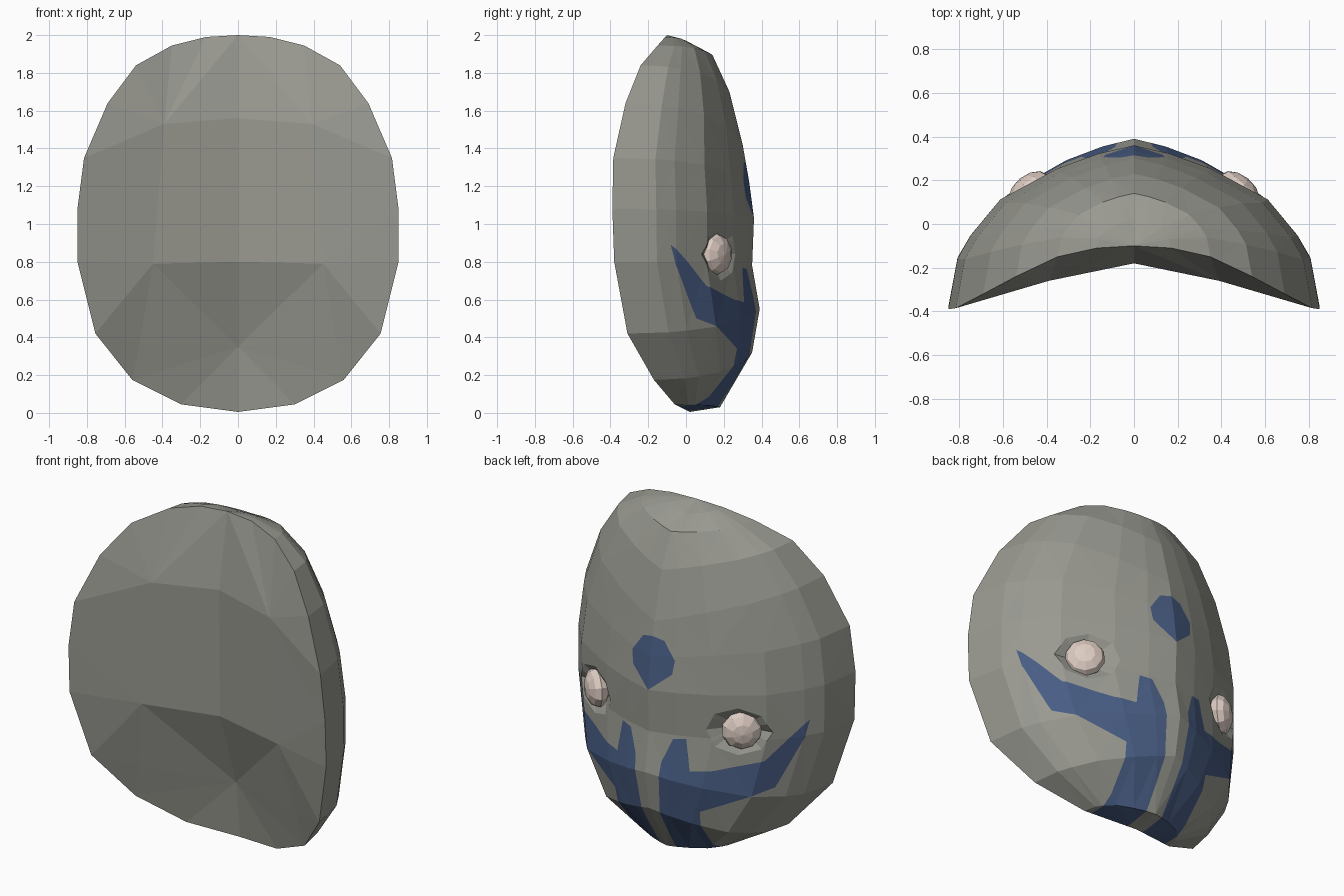
import bpy, bmesh, math
from mathutils import Vector

cube = bpy.data.objects.get("Cube")
if cube:
    bpy.data.objects.remove(cube)


def material(name, rgb):
    m = bpy.data.materials.new(name)
    m.use_nodes = True
    m.diffuse_color = (*rgb, 1)
    m.node_tree.nodes["Principled BSDF"].inputs["Base Color"].default_value = (*rgb, 1)
    return m


grey = material("stone grey", (0.32, 0.32, 0.285))
blue = material("slate blue", (0.065, 0.11, 0.23))
pink = material("pale pink", (0.72, 0.60, 0.54))


def finish(bm, name, mats, facing=0):
    """Turn a half mesh into a mirrored object; facing is the y sign of its normals."""
    bmesh.ops.recalc_face_normals(bm, faces=bm.faces)
    if facing and facing * sum(f.normal.y * f.calc_area() for f in bm.faces) < 0:
        bmesh.ops.reverse_faces(bm, faces=bm.faces)
    me = bpy.data.meshes.new(name)
    bm.to_mesh(me)
    bm.free()
    for m in mats:
        me.materials.append(m)
    ob = bpy.data.objects.new(name, me)
    bpy.context.collection.objects.link(ob)
    mod = ob.modifiers.new("mirror", "MIRROR")
    mod.use_clip = True
    return ob


def inside(p, poly):
    """Even-odd test in the xz plane."""
    hit = False
    for (ax, az), (bx, bz) in zip(poly, poly[1:] + poly[:1]):
        if (az > p.z) != (bz > p.z) and p.x < ax + (bx - ax) * (p.z - az) / (bz - az):
            hit = not hit
    return hit


def score(bm, poly):
    """Cut the surface along every side of an xz polygon, looking along y."""
    for (ax, az), (bx, bz) in zip(poly, poly[1:] + poly[:1]):
        lo = Vector((min(ax, bx) - .02, 0, min(az, bz) - .02))
        hi = Vector((max(ax, bx) + .02, 0, max(az, bz) + .02))
        near = [f for f in bm.faces
                if min(v.co.x for v in f.verts) < hi.x and max(v.co.x for v in f.verts) > lo.x
                and min(v.co.z for v in f.verts) < hi.z and max(v.co.z for v in f.verts) > lo.z]
        geom = set(near)
        for f in near:
            geom.update(f.edges)
            geom.update(f.verts)
        bmesh.ops.bisect_plane(bm, geom=list(geom), dist=1e-5, plane_co=(ax, 0, az),
                               plane_no=Vector((bz - az, 0, ax - bx)).normalized())


# Rim points (x, y, z), and the (y, z) centre line point each one is joined to
RIM = [(0, -.10, 2), (.17, -.11, 1.99), (.35, -.15, 1.945), (.54, -.24, 1.84),
       (.69, -.32, 1.64), (.815, -.385, 1.35), (.85, -.39, 1.08), (.85, -.38, .8),
       (.755, -.31, .42), (.56, -.17, .175), (.30, -.06, .045), (0, .02, .005)]
MID = [(-.10, 2), (.02, 1.955), (.14, 1.895), (.23, 1.70), (.30, 1.42), (.335, 1.22),
       (.36, 1.03), (.35, .78), (.39, .55), (.35, .32), (.18, .03), (.02, .005)]
# Cross-section from centre to rim: share of width, share of depth
SECTION = [(0, 1), (.19, .95), (.41, .86), (.72, .67), (.88, .45), (.95, .31), (1, 0)]

# Curved outer face
bm = bmesh.new()
grid = [[bm.verts.new((rx * u, ry + (my - ry) * d, mz + (rz - mz) * u)) for u, d in SECTION]
        for (rx, ry, rz), (my, mz) in zip(RIM, MID)]
for r0, r1 in zip(grid, grid[1:]):
    for i in range(len(SECTION) - 1):
        bm.faces.new((r0[i], r0[i + 1], r1[i + 1], r1[i]))
bmesh.ops.remove_doubles(bm, verts=bm.verts, dist=1e-4)
bmesh.ops.triangulate(bm, faces=bm.faces)

# Painted jaw band and brow spot, scored into the face
JAW = [(.05, -.1), (.06, .3), (.085, .62), (.14, .76), (.21, .77), (.24, .585), (.36, .6),
       (.6, .67), (.72, .83), (.765, .89), (.75, .79), (.63, .5), (.28, .34), (.25, -.1)]
SPOT = [(-.02, 1.03), (.0, 1.03), (.13, 1.14), (.14, 1.22), (.07, 1.32), (-.02, 1.34)]
for poly in (JAW, SPOT):
    score(bm, poly)
for f in bm.faces:
    c = f.calc_center_median()
    f.material_index = int(inside(c, JAW) or inside(c, SPOT))

# Eye sockets: cut an octagon out, then fold its edge inwards
EYE = Vector((.475, .15, .84))
OUT = Vector((math.sin(.68), math.cos(.68), 0))
ring = [(EYE.x + .16 * math.cos(k * math.pi / 4), EYE.z + .14 * math.sin(k * math.pi / 4))
        for k in range(8)]
score(bm, ring)
hole = [f for f in bm.faces if inside(f.calc_center_median(), ring)]
bmesh.ops.delete(bm, geom=hole, context="FACES")
edges = [e for e in bm.edges if e.is_boundary
         and all((v.co - EYE).length < .25 for v in e.verts)]
new = bmesh.ops.extrude_edge_only(bm, edges=edges)["geom"]
for v in new:
    if isinstance(v, bmesh.types.BMVert):
        v.co = v.co.lerp(EYE - OUT * .05, .5)
for f in new:
    if isinstance(f, bmesh.types.BMFace):
        f.material_index = 0
finish(bm, "mask_face", [grey, blue], 1)

# Shallow inner side with a chin hollow
bm = bmesh.new()
R = [bm.verts.new(p) for p in RIM]
top, mid, chin, brow, cheek, jaw = [bm.verts.new(p) for p in (
    (0, -.18, 1.56), (0, -.17, .8), (0, -.02, .35),
    (.39, -.26, 1.53), (.45, -.265, .79), (.52, -.2, .37))]
fans = [(brow, [top] + R[:7] + [cheek]), (cheek, R[6:9] + [jaw, chin, mid]),
        (jaw, R[8:10] + [chin]), (chin, R[9:])]
for hub, path in fans:
    for a, b in zip(path, path[1:]):
        bm.faces.new((hub, a, b))
bm.faces.new((top, brow, cheek, mid))
finish(bm, "mask_inside", [grey], -1)

# Faceted eyes, pole pointing outwards
bm = bmesh.new()
bmesh.ops.create_uvsphere(bm, u_segments=10, v_segments=6, radius=1)
turn = Vector((0, 0, 1)).rotation_difference(OUT)
for v in bm.verts:
    local = turn @ Vector((v.co.x, v.co.y, v.co.z))
    depth = local.dot(OUT)
    flat = local - OUT * depth
    v.co = EYE + flat * .112 + OUT * (depth * .065 + .01)
finish(bm, "eyes", [pink])
